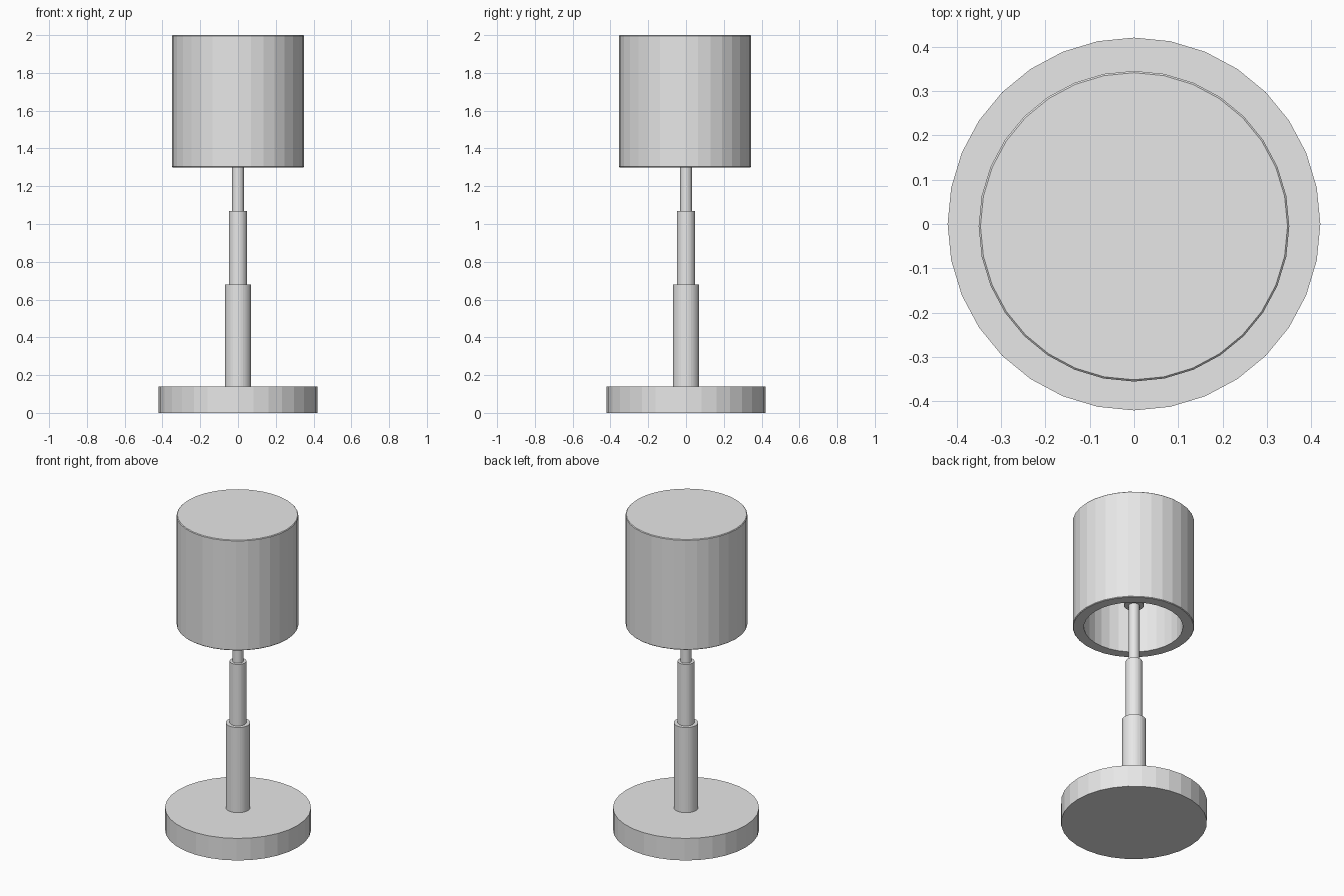
import bpy, bmesh
from math import cos, sin, tau

SIDES = 32

cube = bpy.data.objects.get("Cube")
if cube:
    bpy.data.objects.remove(cube, do_unlink=True)

# One plain grey for the whole lamp
grey = bpy.data.materials.new("light_grey")
grey.use_nodes = True
colour = (0.8, 0.8, 0.8, 1)
grey.diffuse_color = colour
grey.node_tree.nodes["Principled BSDF"].inputs["Base Color"].default_value = colour


def lathe(name, profile, y=0.0):
    """Revolve (radius, height) points, listed from the bottom outwards and up."""
    bm = bmesh.new()
    rings = []
    for radius, z in profile:
        rings.append([bm.verts.new((radius * cos(tau * i / SIDES),
                                    radius * sin(tau * i / SIDES), z))
                      for i in range(SIDES)])
    for low, high in zip(rings, rings[1:]):
        for i in range(SIDES):
            j = (i + 1) % SIDES
            bm.faces.new((low[i], low[j], high[j], high[i]))
    bm.faces.new(rings[0][::-1])
    bm.faces.new(rings[-1])
    bmesh.ops.recalc_face_normals(bm, faces=bm.faces)
    mesh = bpy.data.meshes.new(name)
    bm.to_mesh(mesh)
    bm.free()
    mesh.materials.append(grey)
    obj = bpy.data.objects.new(name, mesh)
    obj.location.y = y
    bpy.context.collection.objects.link(obj)
    return obj


def cylinder(name, radius, bottom, top):
    return lathe(name, [(radius, bottom), (radius, top)])


# Foot and telescoping stem
cylinder("base", 0.42, 0, 0.14)
cylinder("lower_stem", 0.07, 0.14, 0.68)
cylinder("middle_stem", 0.048, 0.68, 1.07)
cylinder("upper_stem", 0.031, 1.07, 1.94)

# Socket collar inside the shade
cylinder("socket", 0.058, 1.44, 1.6)

# Hollow shade, closed on top, with finely bevelled outer edges
R, INNER, LOW, HIGH, B = 0.35, 0.285, 1.3, 2.0, 0.004
lathe("shade", [(INNER, HIGH - 0.065), (INNER, LOW), (R - B, LOW), (R, LOW + B),
                (R, HIGH - B), (R - B, HIGH)], y=-0.005)
